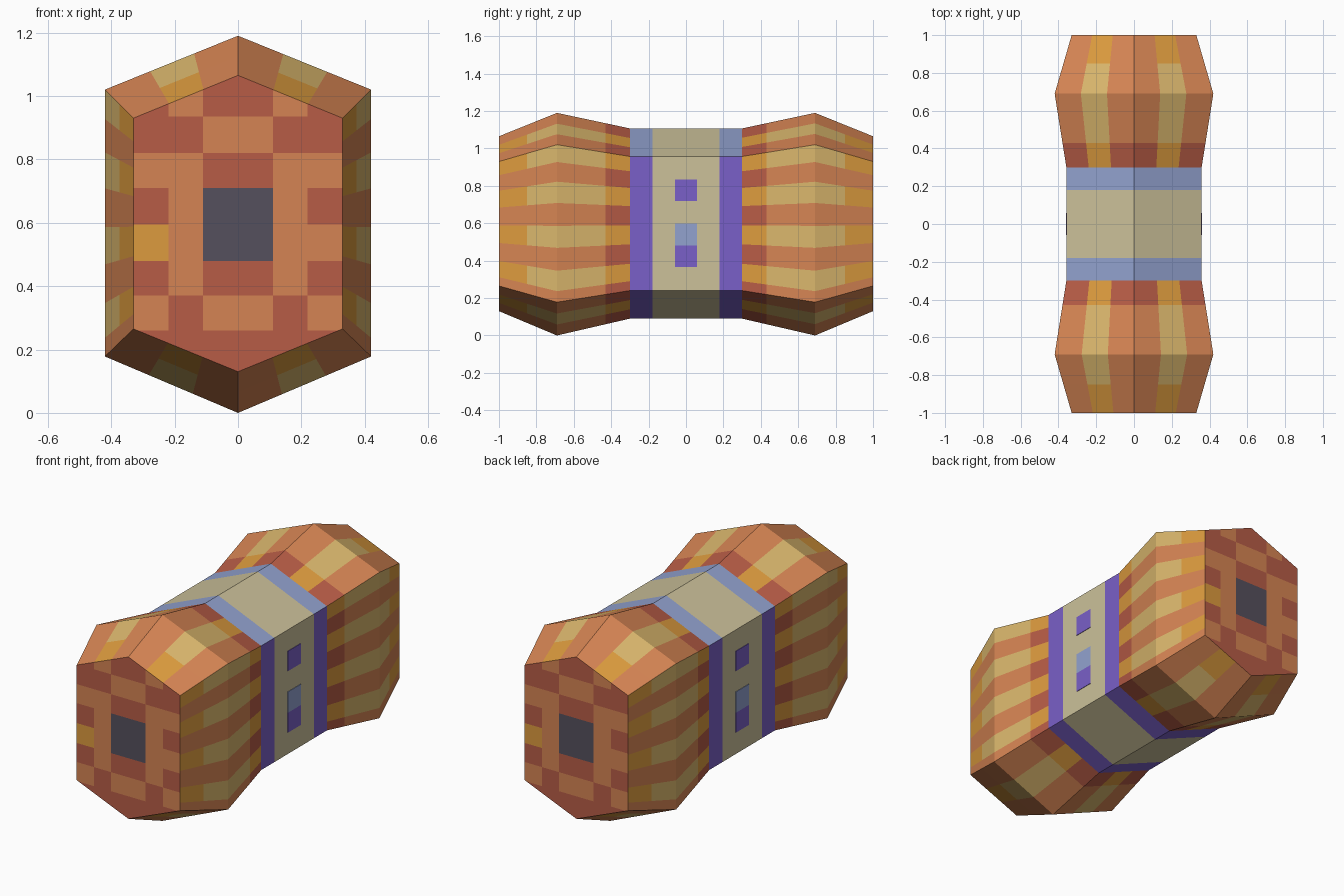
import bpy, bmesh, math
from mathutils import Matrix, Vector

if "Cube" in bpy.data.objects:
    bpy.data.objects.remove(bpy.data.objects["Cube"])


def lin(h):
    c = [int(h[i:i + 2], 16) / 255 for i in (0, 2, 4)]
    return [v / 12.92 if v < 0.04045 else ((v + 0.055) / 1.055) ** 2.4 for v in c] + [1]


PALETTE = {"orange": "D58453", "red": "B75C46", "amber": "DC9B3E", "straw": "D9B66C",
           "slate": "55505D", "beige": "CCC19A", "light_blue": "92A2CF", "violet": "7A60C8"}
MATS = {}
for key, code in PALETTE.items():
    MATS[key] = bpy.data.materials.new(key)
    MATS[key].diffuse_color = lin(code)
INDEX = {k: i for i, k in enumerate(PALETTE)}

# stations along y: half width, bottom, lower shoulder, upper shoulder, top
KEYS = [(0.30, 0.358, 0.09, 0.24, 0.957, 1.107),
        (0.69, 0.42, 0.0, 0.178, 1.02, 1.19),
        (1.00, 0.33, 0.13, 0.265, 0.93, 1.065)]


def hexagon(y):
    d = max(abs(y), 0.30)
    a, b = (KEYS[0], KEYS[1]) if d <= 0.69 else (KEYS[1], KEYS[2])
    t = (d - a[0]) / (b[0] - a[0])
    w, z0, z1, z2, z3 = [p + (q - p) * t for p, q in zip(a[1:], b[1:])]
    return [Vector(p) for p in ((0, y, z0), (w, y, z1), (w, y, z2),
                                (0, y, z3), (-w, y, z2), (-w, y, z1))]


def finish(bm, name):
    me = bpy.data.meshes.new(name)
    bmesh.ops.remove_doubles(bm, verts=bm.verts, dist=1e-5)
    bm.to_mesh(me)
    bm.free()
    for m in MATS.values():
        me.materials.append(m)
    ob = bpy.data.objects.new(name, me)
    bpy.context.collection.objects.link(ob)
    return ob


def loft(bm, ys, slope_cuts, side_cuts, rule):
    """Hexagonal tube; every side is split at the cuts and coloured by rule(y, side, strip)."""
    for y0, y1 in zip(ys, ys[1:]):
        r0, r1 = hexagon(y0), hexagon(y1)
        for s in range(6):
            e = (s + 1) % 6
            cuts = side_cuts if s in (1, 4) else slope_cuts
            n = len(cuts) - 1
            fr = [1 - f for f in reversed(cuts)] if s == 4 else cuts
            for k in range(n):
                f0, f1 = fr[k], fr[k + 1]
                co = [r0[s].lerp(r0[e], f0), r1[s].lerp(r1[e], f0),
                      r1[s].lerp(r1[e], f1), r0[s].lerp(r0[e], f1)]
                f = bm.faces.new([bm.verts.new(c) for c in co])
                f.material_index = INDEX[rule((y0 + y1) / 2, s, n - 1 - k if s == 4 else k)]


# flared barrel ends with striped walls
def barrel_rule(y, side, strip):
    d = abs(y)
    if strip % 2:
        return "straw" if 0.43 < d < 0.85 else "amber"
    return "red" if d < 0.43 else "orange"


# end plate pattern, rows from top to bottom
CAP_X = [-0.22, -0.11, 0.11, 0.22]
CAP_Z = [0.935, 0.82, 0.71, 0.595, 0.48, 0.37, 0.26]
CAP_ROWS = ["RORO" "R", "RRORR", "OOROO", "RODOR", "AODOO", "RORO" "R", "OROROR"[:5], "RRRRR"]
CAP_KEY = {"R": "red", "O": "orange", "D": "slate", "A": "amber"}


def add_cap(bm):
    cap = bmesh.new()
    cap.faces.new([cap.verts.new(p) for p in hexagon(-1.0)])
    planes = [((x, 0, 0), (1, 0, 0)) for x in CAP_X] + [((0, 0, z), (0, 0, 1)) for z in CAP_Z]
    for co, no in planes:
        bmesh.ops.bisect_plane(cap, geom=cap.verts[:] + cap.edges[:] + cap.faces[:],
                               plane_co=co, plane_no=no, dist=1e-5)
    for f in cap.faces:
        c = f.calc_center_median()
        col = sum(c.x > x for x in CAP_X)
        row = sum(c.z < z for z in CAP_Z)
        nf = bm.faces.new([bm.verts.new(v.co) for v in f.verts])
        nf.material_index = INDEX[CAP_KEY[CAP_ROWS[row][col]]]
    cap.free()


SLOPES = [0, 0.33, 0.66, 1]
BANDS = [0, 0.07, 0.20, 0.345, 0.485, 0.63, 0.765, 0.89, 1]
bm = bmesh.new()
loft(bm, [-1, -0.85, -0.69, -0.43, -0.30], SLOPES, BANDS, barrel_rule)
add_cap(bm)
front = finish(bm, "front_barrel")
back = bpy.data.objects.new("back_barrel", front.data.copy())
back.data.transform(Matrix.Rotation(math.pi, 4, 'Z'))
bpy.context.collection.objects.link(back)


# waist band with coloured rims
def waist_rule(y, side, strip):
    if abs(y) < 0.18:
        return "beige"
    return "light_blue" if side in (2, 3) else "violet"


bm = bmesh.new()
loft(bm, [-0.30, -0.18, 0.18, 0.30], [0, 1], [0, 1], waist_rule)
finish(bm, "waist_band")

# small marker plates on both sides of the waist
for side, sx in (("right", 1), ("left", -1)):
    for i, (z0, z1, col) in enumerate([(0.72, 0.835, "violet"), (0.48, 0.60, "light_blue"),
                                       (0.365, 0.48, "violet")]):
        bm = bmesh.new()
        m = Matrix.Translation((sx * 0.358, 0, (z0 + z1) / 2)) @ Matrix.Diagonal((0.006, 0.116, z1 - z0, 1))
        bmesh.ops.create_cube(bm, size=1, matrix=m)
        for f in bm.faces:
            f.material_index = INDEX[col]
        finish(bm, f"{side}_marker_{i + 1}")

for m in bpy.data.materials:
    if m.users and not m.is_grease_pencil:
        m.use_nodes = True
        m.node_tree.nodes["Principled BSDF"].inputs["Base Color"].default_value = m.diffuse_color
